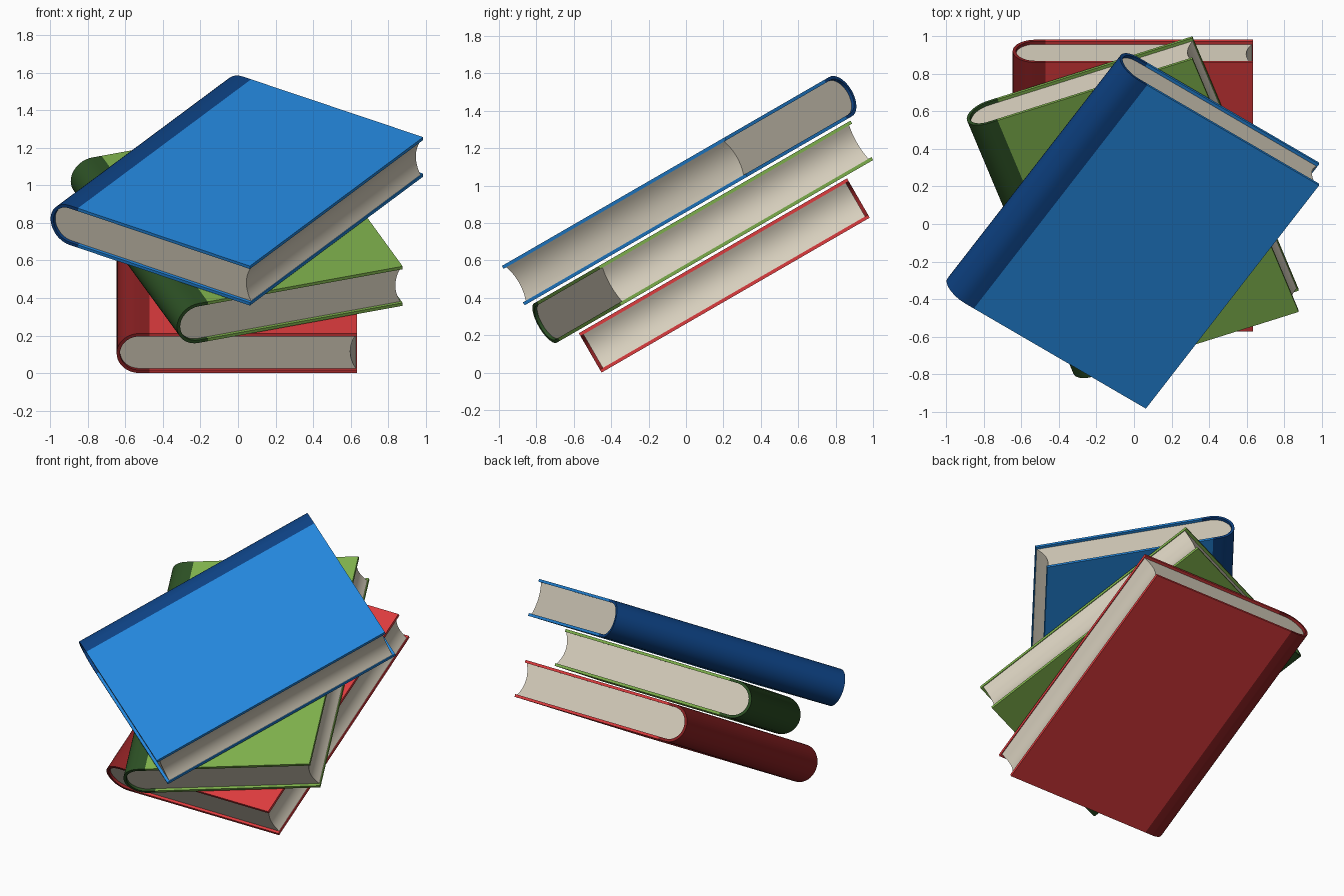
import bpy, bmesh, math
from mathutils import Matrix

if "Cube" in bpy.data.objects:
    bpy.data.objects.remove(bpy.data.objects["Cube"])

TILT = math.radians(30)          # the whole stack leans back
W, L, T = 1.28, 1.656, 0.243     # book width, length, thickness
SHELL = 0.018                    # cover thickness
INSET = 0.018                    # pages set in at both ends
HINGE = -W / 2 + 0.175           # where spine colour meets cover colour
SEG = 20


def material(name, r, g, b):
    lin = [(c / 255 / 12.92) if c < 11 else ((c / 255 + 0.055) / 1.055) ** 2.4 for c in (r, g, b)]
    m = bpy.data.materials.new(name)
    m.diffuse_color = (*lin, 1)
    m.use_nodes = True
    m.node_tree.nodes["Principled BSDF"].inputs["Base Color"].default_value = m.diffuse_color
    return m


def spine_arc(radius):
    """Half round from bottom to top, bulging towards -x."""
    cx = -W / 2 + T / 2
    return [(cx - radius * math.sin(math.pi * i / SEG),
             T / 2 - radius * math.cos(math.pi * i / SEG)) for i in range(SEG + 1)]


def wrap(offset):
    """Open C-shaped path: bottom board, spine, top board."""
    r, lo, hi = T / 2 - offset, offset, T - offset
    return [(W / 2, lo), (HINGE, lo)] + spine_arc(r) + [(HINGE, hi), (W / 2, hi)]


def extrude(name, polys, length, mats, pick, matrix):
    """Extrude cross-section polygons along y; pick() chooses the material index."""
    bm = bmesh.new()
    for poly in polys:
        vs = [bm.verts.new((x, -length / 2, z)) for x, z in poly]
        bm.faces.new(vs)
    bmesh.ops.remove_doubles(bm, verts=bm.verts[:], dist=1e-5)
    geo = bmesh.ops.extrude_face_region(bm, geom=bm.faces[:], use_keep_orig=True)
    moved = [g for g in geo["geom"] if isinstance(g, bmesh.types.BMVert)]
    bmesh.ops.translate(bm, verts=moved, vec=(0, length, 0))
    bmesh.ops.recalc_face_normals(bm, faces=bm.faces[:])
    for f in bm.faces:
        f.material_index = pick(f.calc_center_median())
    me = bpy.data.meshes.new(name)
    bm.to_mesh(me)
    bm.free()
    for m in mats:
        me.materials.append(m)
    ob = bpy.data.objects.new(name, me)
    ob.matrix_world = matrix
    bpy.context.collection.objects.link(ob)
    bpy.ops.object.select_all(action='DESELECT')
    ob.select_set(True)
    bpy.context.view_layer.objects.active = ob
    bpy.ops.object.shade_smooth_by_angle(angle=math.radians(30))


def book(name, cover, spine, pages, pos, turn):
    mat = Matrix.Rotation(TILT, 4, 'X') @ Matrix.Translation(pos) @ Matrix.Rotation(math.radians(turn), 4, 'Z')
    # cover: strip of quads between outer and inner wrap
    o, i = wrap(0), wrap(SHELL)
    quads = [(o[k], o[k + 1], i[k + 1], i[k]) for k in range(len(o) - 1)]
    extrude(name + "_cover", quads, L, [cover, spine], lambda c: int(c.x < HINGE - 0.001), mat)
    # page block: round at the spine, hollow at the fore edge
    h = T / 2 - SHELL
    fore = []
    for k in range(13):
        s = 1 - 2 * k / 12
        fore.append((W / 2 - 0.005 - 0.03 * (1 - s * s), T / 2 + s * h))
    extrude(name + "_pages", [spine_arc(h) + fore], L - 2 * INSET, [pages], lambda c: 0, mat)


paper = material("cream paper", 216, 208, 190)
book("red_book", material("red cover", 222, 60, 62), material("dark red spine", 138, 32, 34),
     paper, (-0.007, 0.437, 0.226), 0)
book("green_book", material("green cover", 126, 176, 76), material("dark green spine", 44, 80, 36),
     paper, (-0.007, 0.438, 0.484), 20)
book("blue_book", material("blue cover", 36, 136, 222), material("dark blue spine", 13, 66, 132),
     paper, (-0.006, 0.477, 0.743), -33.9)
